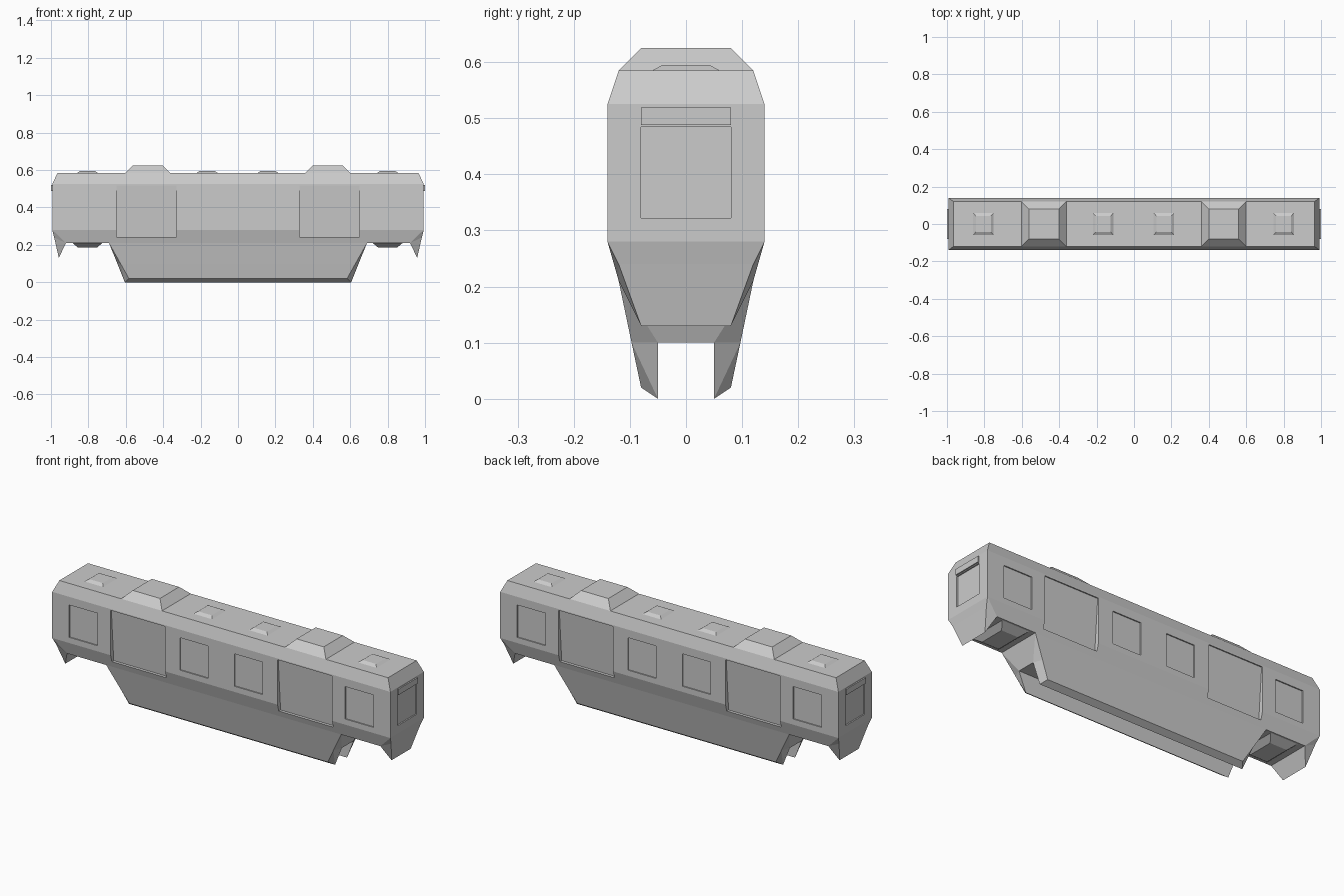
import bpy, bmesh

if "Cube" in bpy.data.objects:
    bpy.data.objects.remove(bpy.data.objects["Cube"])


def hull(name, groups):
    """One object made of a convex solid for each group of points."""
    mesh = bpy.data.meshes.new(name)
    bm = bmesh.new()
    for pts in groups:
        verts = [bm.verts.new(p) for p in pts]
        bmesh.ops.convex_hull(bm, input=verts)
    bmesh.ops.dissolve_limit(bm, angle_limit=0.002, verts=bm.verts, edges=bm.edges)
    bmesh.ops.recalc_face_normals(bm, faces=bm.faces)
    bm.to_mesh(mesh)
    bm.free()
    ob = bpy.data.objects.new(name, mesh)
    bpy.context.collection.objects.link(ob)
    return ob


def four(pts):
    """Mirror points in x and y."""
    return [(sx * x, sy * y, z) for x, y, z in pts for sx in (1, -1) for sy in (1, -1)]


def both_y(pts, s=1):
    return [(s * x, sy * y, z) for x, y, z in pts for sy in (1, -1)]


def both_x(pts, s):
    return [(sx * x, s * y, z) for x, y, z in pts for sx in (1, -1)]


def frustum(cx, z0, hx0, hy0, z1, hx1, hy1):
    return [(cx + x, y, z) for x, y, z in four([(hx0, hy0, z0), (hx1, hy1, z1)])]


def prism(x0, x1, profile, s):
    return [(x, s * y, z) for x in (x0, x1) for y, z in profile]


# Car body
body = hull("car_body", [four([(.965, .12, .585), (.993, .14, .525), (.993, .14, .28),
                               (.983, .12, .24), (.92, .12, .21)])])

# Shallow recesses: side windows, wide side doors and end doors
window = [(.134, .31), (.134, .482), (.16, .31), (.16, .482)]
door_top = [(.134, .518), (.134, .281), (.114, .242), (.16, .242), (.16, .518)]
cuts = []
for s in (1, -1):
    for x in (-.81, -.16, .16, .81):
        cuts.append(prism(x - .083, x + .083, window, s))
    for x in (-.49, .49):
        cuts.append(prism(x - .16, x + .16, door_top, s))
    cuts.append(both_y([(x, .08, z) for x in (.986, 1.02) for z in (.322, .484)], s))
for i, pts in enumerate(cuts):
    cutter = hull("recess_cutter", [pts])
    cutter.hide_render = True
    mod = body.modifiers.new("recess", 'BOOLEAN')
    mod.operation = 'DIFFERENCE'
    mod.solver = 'EXACT'
    mod.object = cutter
    bpy.context.view_layer.objects.active = body
    bpy.ops.object.modifier_apply(modifier=mod.name)
    bpy.data.objects.remove(cutter)

# Raised panel above each end door
hull("end_panels", [both_y([(x, .08, z) for x in (.98, 1.0) for z in (.488, .519)], s)
                    for s in (1, -1)])

# Pointed aprons below the ends
hull("end_aprons", [both_y([(.983, .12, .24), (.958, .08, .13), (.92, .12, .21),
                            (.92, .12, .24)], s) for s in (1, -1)])

# Skirt that straddles the beam: upper block and two legs
hull("skirt_block", [four([(.69, .12, .21), (.69, .05, .21), (.628, .097, .1), (.645, .05, .1)])])
for s, side in ((1, "back"), (-1, "front")):
    hull("skirt_leg_" + side, [both_x([(.628, .097, .1), (.645, .05, .1),
                                       (.583, .08, .02), (.605, .05, 0)], s)])

# Large roof units, small roof vents and underside housings
hull("roof_units", [frustum(x, .585, .12, .12, .625, .08, .08) for x in (-.482, .48)])
hull("roof_vents", [frustum(x, .585, .055, .06, .595, .04, .042)
                    for x in (-.805, -.165, .16, .80)])
hull("under_housings", [frustum(x, .21, .08, .11, .185, .05, .07) for x in (-.805, .80)])
